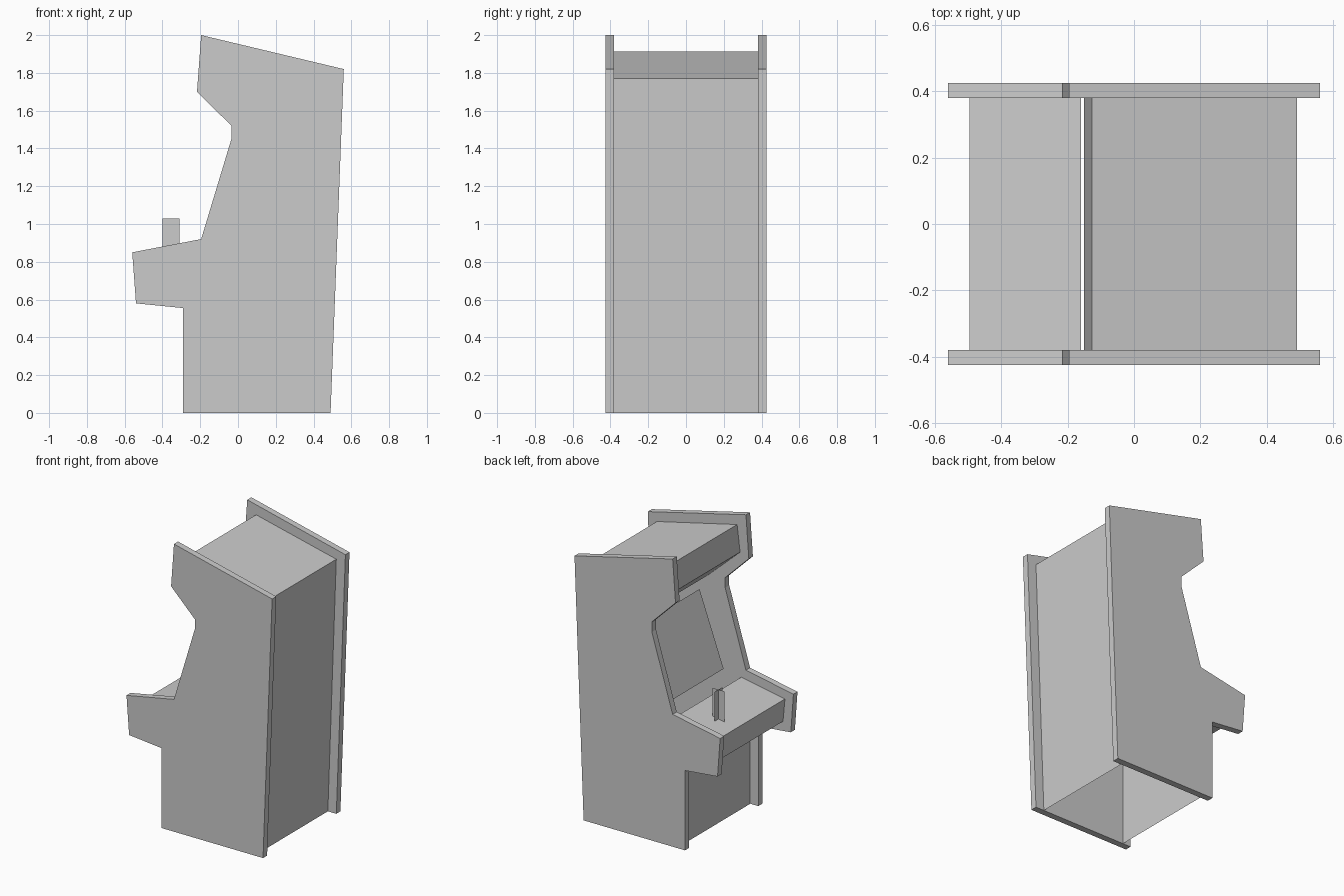
import bpy, bmesh

if "Cube" in bpy.data.objects:
    bpy.data.objects.remove(bpy.data.objects["Cube"])

INNER, OUTER = 0.38, 0.425   # inner and outer y of the side panels


def finish(bm, name):
    me = bpy.data.meshes.new(name)
    bm.to_mesh(me)
    bm.free()
    ob = bpy.data.objects.new(name, me)
    bpy.context.collection.objects.link(ob)
    return ob


def strip(bm, profile):
    """Open x-z profile swept across the cabinet width; returns the faces."""
    rows = [[bm.verts.new((x, y, z)) for y in (-INNER, INNER)] for x, z in profile]
    return [bm.faces.new((a[0], b[0], b[1], a[1])) for a, b in zip(rows, rows[1:])]


# Side panels: one profile, extruded and mirrored
side = [(-0.29, 0), (0.49, 0), (0.56, 1.82), (-0.195, 2.0), (-0.217, 1.70),
        (-0.035, 1.52), (-0.035, 1.45), (-0.195, 0.92), (-0.56, 0.85),
        (-0.54, 0.58), (-0.29, 0.555)]
bm = bmesh.new()
face = bm.faces.new([bm.verts.new((x, -OUTER, z)) for x, z in side])
ext = bmesh.ops.extrude_face_region(bm, geom=[face])
moved = [g for g in ext["geom"] if isinstance(g, bmesh.types.BMVert)]
bmesh.ops.translate(bm, verts=moved, vec=(0, OUTER - INNER, 0))
bmesh.ops.recalc_face_normals(bm, faces=bm.faces)
panels = finish(bm, "side_panels")
mirror = panels.modifiers.new("mirror", 'MIRROR')
mirror.use_axis = (False, True, False)

# Kick plate and control deck
bm = bmesh.new()
strip(bm, [(-0.228, 0), (-0.228, 0.615), (-0.48, 0.64), (-0.495, 0.80), (-0.16, 0.862)])
finish(bm, "control_deck")

# Monitor bezel with a recessed screen
bm = bmesh.new()
bezel = strip(bm, [(-0.16, 0.862), (0.10, 1.50)])[0]
bmesh.ops.inset_region(bm, faces=[bezel], thickness=0.09)
for v in bezel.verts:
    x, z = (0.092, 1.445) if v.co.z > 1.2 else (-0.093, 0.94)
    v.co = (x, 0.28 if v.co.y > 0 else -0.28, z)
finish(bm, "screen_and_bezel")

# Marquee, roof and back, open at the bottom
bm = bmesh.new()
strip(bm, [(0.10, 1.50), (-0.15, 1.728), (-0.127, 1.914), (0.49, 1.77), (0.425, 0)])
finish(bm, "marquee_roof_back")

# Joystick: two crossed flat cards
bm = bmesh.new()
for dx, dy in ((0.045, 0), (0, 0.045)):
    bm.faces.new([bm.verts.new((-0.355 + s * dx, 0.15 + s * dy, z))
                  for s, z in ((-1, 0.815), (1, 0.815), (1, 1.03), (-1, 1.03))])
finish(bm, "joystick")
